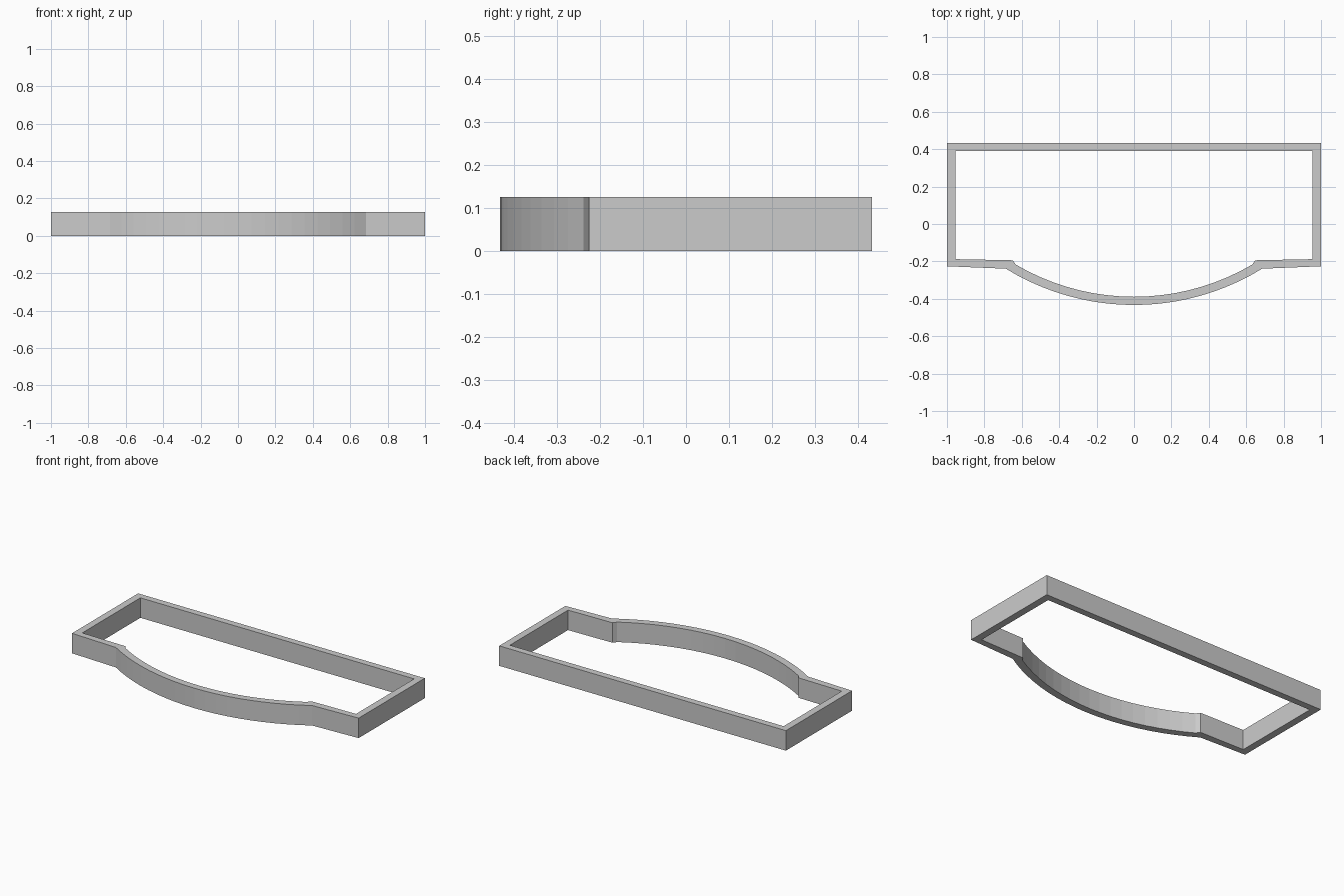
import bpy, bmesh, math

if "Cube" in bpy.data.objects:
    bpy.data.objects.remove(bpy.data.objects["Cube"])

HEIGHT = 0.126
SEGMENTS = 20


def bow(half_width, y_end, y_mid, count):
    """Circular arc bulging to -y, listed from -x to +x."""
    sag = y_end - y_mid
    radius = (half_width ** 2 + sag ** 2) / (2 * sag)
    sweep = math.asin(half_width / radius)
    points = []
    for i in range(count + 1):
        a = sweep * (2 * i / count - 1)
        points.append((radius * math.sin(a), y_mid + radius * (1 - math.cos(a))))
    return points


# Outer and inner outlines, matching point for point
outer = [(1, 0.433), (-1, 0.433), (-1, -0.226)]
outer += bow(0.685, -0.239, -0.433, SEGMENTS) + [(1, -0.226)]

inner = [(0.955, 0.391), (-0.955, 0.391), (-0.955, -0.188), (-0.648, -0.194)]
inner += bow(0.632, -0.217, -0.389, SEGMENTS - 2)
inner += [(0.648, -0.194), (0.955, -0.188)]

# Bow-fronted frame wall
bm = bmesh.new()
rings = [[bm.verts.new((x, y, z)) for x, y in outline]
         for outline, z in ((outer, 0), (outer, HEIGHT), (inner, HEIGHT), (inner, 0))]
n = len(outer)
for r in range(4):
    a, b = rings[r], rings[(r + 1) % 4]
    for i in range(n):
        j = (i + 1) % n
        bm.faces.new((a[i], a[j], b[j], b[i]))
bmesh.ops.recalc_face_normals(bm, faces=bm.faces)

mesh = bpy.data.meshes.new("bow_front_frame")
bm.to_mesh(mesh)
bm.free()
frame = bpy.data.objects.new("bow_front_frame", mesh)
bpy.context.collection.objects.link(frame)
